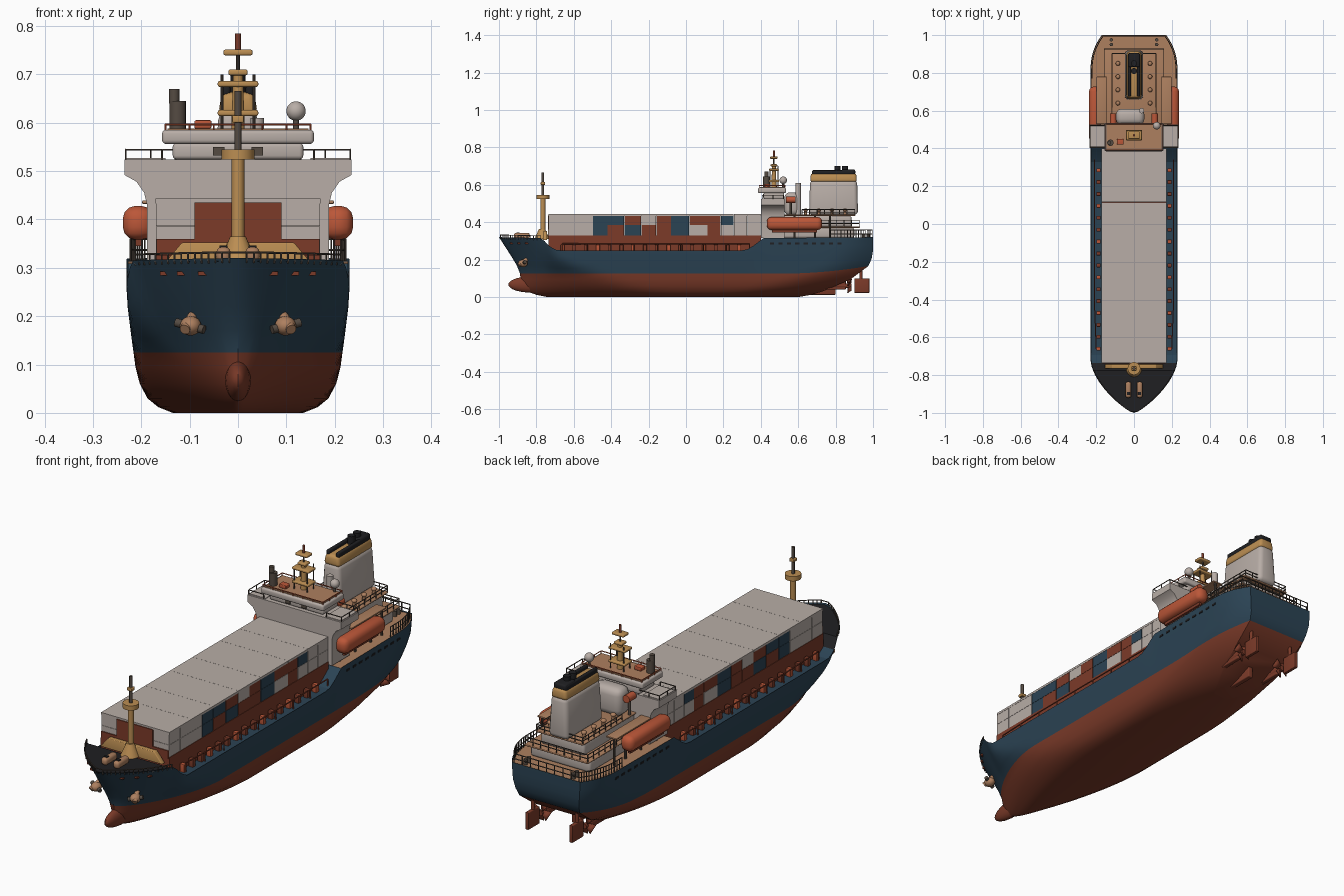
import bpy, bmesh, math
from mathutils import Vector

if "Cube" in bpy.data.objects:
    bpy.data.objects.remove(bpy.data.objects["Cube"])

def mat(name, r, g, b):
    m = bpy.data.materials.new(name)
    m.diffuse_color = (r, g, b, 1)
    m.use_nodes = True
    m.node_tree.nodes["Principled BSDF"].inputs["Base Color"].default_value = m.diffuse_color
    return m
NAVY = mat("navy hull", .024, .056, .088)
RED = mat("bottom red", .20, .043, .022)
GREY = mat("warm light grey", .48, .42, .385)
TAN = mat("tan deck", .42, .215, .115)
GOLD = mat("gold buff", .50, .27, .085)
ORANGE = mat("lifeboat orange", .50, .095, .04)
BLACK = mat("black", .014, .014, .016)
STEEL = mat("dark steel", .09, .07, .055)

def finish(name, bm, mats, angle=.6):
    bmesh.ops.recalc_face_normals(bm, faces=bm.faces)
    me = bpy.data.meshes.new(name)
    bm.to_mesh(me)
    bm.free()
    for m in mats:
        me.materials.append(m)
    ob = bpy.data.objects.new(name, me)
    bpy.context.collection.objects.link(ob)
    bpy.ops.object.select_all(action='DESELECT')
    ob.select_set(True)
    bpy.context.view_layer.objects.active = ob
    bpy.ops.object.shade_smooth_by_angle(angle=angle)
    return ob

def box(name, x0, x1, y0, y1, z0, z1, m, bevel=0, taper=1, tapery=1):
    bm = bmesh.new()
    for v in bmesh.ops.create_cube(bm, size=1)['verts']:
        k, ky = (taper, tapery) if v.co.z > 0 else (1, 1)
        v.co = ((x0+x1)/2 + v.co.x*(x1-x0)*k, (y0+y1)/2 + v.co.y*(y1-y0)*ky, (z0+z1)/2 + v.co.z*(z1-z0))
    if bevel:
        bmesh.ops.bevel(bm, geom=bm.edges[:], offset=bevel, segments=3, affect='EDGES', profile=.5)
    return finish(name, bm, [m])

def add_rod(bm, a, b, r, r2=None, n=6):
    a, b = Vector(a), Vector(b)
    d = b - a
    if d.length < 1e-6:
        return
    vs = bmesh.ops.create_cone(bm, cap_ends=True, segments=n, radius1=r, radius2=r if r2 is None else r2, depth=d.length)['verts']
    q = Vector((0, 0, 1)).rotation_difference(d)
    for v in vs:
        v.co = q @ v.co + (a+b)/2

def rod(name, a, b, r, m, r2=None, n=20):
    bm = bmesh.new()
    add_rod(bm, a, b, r, r2, n)
    return finish(name, bm, [m])

def ball(name, c, r, m):
    bm = bmesh.new()
    for v in bmesh.ops.create_uvsphere(bm, u_segments=24, v_segments=14, radius=1)['verts']:
        v.co = [c[i] + v.co[i]*r[i] for i in range(3)]
    return finish(name, bm, [m])

def rail(name, pts, h, m, gap=.04, r=.0022, levels=(1, .5)):
    bm = bmesh.new()
    for a, b in zip(pts, pts[1:]):
        a, b = Vector(a), Vector(b)
        n = max(1, round((b-a).length/gap))
        for i in range(n+1):
            p = a.lerp(b, i/n)
            add_rod(bm, p, p + Vector((0, 0, h)), r)
        for k in levels:
            add_rod(bm, a + Vector((0, 0, h*k)), b + Vector((0, 0, h*k)), r)
    return finish(name, bm, [m])

def interp(x, pts):
    for (a, p), (b, q) in zip(pts, pts[1:]):
        if x <= b:
            return p + (q-p)*max(0, (x-a)/(b-a))
    return pts[-1][1]

# hull: stacked waterlines (height, bow y, stern y, half width, entry length, exit length, stern fullness, bow bluntness)
LEVELS = [(0, -.74, .60, .135, .75, .6, .3, .2), (.012, -.80, .67, .165, .72, .55, .45, .2), (.03, -.85, .73, .187, .68, .5, .55, .2),
          (.06, -.875, .80, .203, .60, .45, .62, .25), (.095, -.885, .88, .212, .52, .4, .68, .35), (.125, -.887, .975, .216, .46, .33, .70, .4),
          (.17, -.905, .992, .22, .38, .28, .72, .45), (.22, -.935, .999, .224, .33, .22, .74, .4),
          (.27, -.967, 1, .228, .30, .2, .74, .32), (.32, -1, 1, .23, .28, .19, .74, .25)]
SHEER = [(-1, .32), (-.77, .315), (-.73, .27), (-.69, .25), (.32, .25), (.37, .28), (.41, .315), (1, .32)]
N = 90
def hull_point(level, i):
    z, yb, ys, B, L, X, E, blunt = level
    s = i/N
    s = .35*s + .65*(1-math.cos(math.pi*s))/2
    y = yb + (ys-yb)*s
    t, u = min(1, (y-yb)/L), min(1, (ys-y)/X)
    bow = (1-blunt)*(1-(1-t)**1.65) + blunt*math.sqrt(max(0, 1-(1-t)**2))
    w = B*bow*(E + (1-E)*(1-(1-u)**2.4))
    edge = .125 + .045*max(0, (y-.5)/.5)**2
    if z > .125:
        z = edge + (z-.125)*(interp(y, SHEER)-edge)/.195
    elif z == .125:
        z = edge
    return w, y, z
def half_width(j, y):
    return interp(y, [(p[1], p[0]) for p in (hull_point(LEVELS[j], i) for i in range(N+1))])

bm = bmesh.new()
sides = {}
for sg in (1, -1):
    for j, lv in enumerate(LEVELS):
        for i in range(N+1):
            w, y, z = hull_point(lv, i)
            sides[sg, j, i] = bm.verts.new((sg*w, y, z))
for j in range(len(LEVELS)-1):
    for i in range(N):
        for sg in (1, -1):
            bm.faces.new([sides[sg, a, b] for a, b in ((j, i), (j, i+1), (j+1, i+1), (j+1, i))]).material_index = int(j < 5)
    bm.faces.new([sides[1, j, N], sides[-1, j, N], sides[-1, j+1, N], sides[1, j+1, N]]).material_index = int(j < 5)
for i in range(N):
    bm.faces.new([sides[1, 0, i], sides[-1, 0, i], sides[-1, 0, i+1], sides[1, 0, i+1]]).material_index = 1
bmesh.ops.remove_doubles(bm, verts=bm.verts, dist=.0004)
finish("hull", bm, [NAVY, RED])

# decks: black forecastle, navy main deck, tan poop
bm = bmesh.new()
rows = []
for i in range(N+1):
    w, y, z = hull_point(LEVELS[-1], i)
    rows.append([bm.verts.new((s*max(w-.003, .001), y, z-.006)) for s in (-1, 1)])
for a, b in zip(rows, rows[1:]):
    y = a[0].co.y
    bm.faces.new([a[0], a[1], b[1], b[0]]).material_index = 0 if y < -.74 else 2 if y > .4 else 1
finish("decks", bm, [BLACK, NAVY, TAN], .3)

# underwater parts
ball("bulbous_bow", (0, -.83, .067), (.027, .12, .043), RED)
box("centre_skeg", -.012, .012, .5, .80, .012, .1, RED, .004)
for s in (-1, 1):
    x = s*.11
    box("rudder", x-.008, x+.008, .90, .98, .022, .1, RED, .003)
    rod("rudder_stock", (x, .935, .09), (x, .935, .18), .008, RED)
    rod("shaft", (x, .6, .06), (x, .885, .06), .012, RED)
    box("shaft_skeg", x-.01, x+.01, .72, .855, .04, .13, RED, .004)
    bm = bmesh.new()
    for k in range(4):
        a = k*math.pi/2 + .4
        c, d = math.cos(a), math.sin(a)
        vs = [bm.verts.new((x + r*c - o*d, .872 + t*o, .065 + r*d + o*c)) for r, o, t in
              ((.008, -.008, .8), (.038, -.02, .5), (.038, .02, .5), (.008, .008, .8))]
        bm.faces.new(vs)
    ob = finish("propeller", bm, [RED])
    ob.modifiers.new("thick", 'SOLIDIFY').thickness = .005

# cargo hatch and containers, grey covers on top
box("hatch_coaming", -.172, .172, -.735, .4, .235, .33, RED)
edges = [-.735, -.575, -.42, -.24, -.08, .115, .255, .40]
SIDE = [GREY, NAVY, RED]
UPPER = [0, 0, 0, 1, 1, 2, 0, 2, 1, 2, 2, 1, 0, 0]
LOWER = [0, 0, 0, 1, 2, 1, 2, 2, 1, 0, 2, 0, 0, 0]
for b in range(7):
    mid = (edges[b]+edges[b+1])/2
    for h, (y0, y1) in enumerate(((edges[b], mid), (mid, edges[b+1]))):
        for k, z0, z1 in ((LOWER, .33, .385), (UPPER, .386, .434)):
            box("container", -.17, .17, y0+.001, y1-.001, z0, z1, SIDE[k[2*b+h]])
    box("stack_cover", -.171, .171, edges[b]+.0003, edges[b+1]-.0003, .433, .443, GREY)
for z0, z1, x in ((.36, .435, .09), (.325, .36, .168)):
    box("front_panel", -x, x, -.739, -.734, z0, z1, RED)
for s in (-1, 1):
    rail("side_rail", [(s*.20, -.66, .245), (s*.21, -.4, .245), (s*.21, .34, .245)], .04, RED, .125, .003, (1,))
    for k in range(16):
        y = -.66 + k*.063
        box("lashing_post", s*.188-.011, s*.188+.011, y-.010, y+.010, .24, .28, ORANGE if k % 3 == 0 else RED, .003)

# forecastle
box("breakwater", -.155, .155, -.765, -.742, .305, .352, GOLD, .003, .75)
rod("foremast_base", (0, -.77, .31), (0, -.77, .365), .04, GOLD, .016)
rod("foremast", (0, -.765, .31), (0, -.765, .53), .013, GOLD)
rod("foremast_platform", (0, -.765, .524), (0, -.765, .545), .034, GOLD)
rod("foremast_top", (0, -.765, .54), (0, -.765, .665), .007, STEEL, n=12)
box("foremast_lamp", -.012, .012, -.777, -.753, .60, .615, GOLD, .003)
for s in (-1, 1):
    box("windlass", s*.03-.015, s*.03+.015, -.92, -.835, .31, .343, TAN, .012)
    box("windlass_plate", s*.03-.008, s*.03+.008, -.905, -.89, .342, .346, BLACK)
    ball("anchor_hub", (s*.098, -.872, .18), (.022, .026, .02), TAN)
    rod("anchor_shank", (s*.09, -.845, .205), (s*.11, -.895, .172), .011, TAN)
    rod("anchor_fluke", (s*.07, -.885, .172), (s*.128, -.86, .187), .009, STEEL)
bow = [p for p in (hull_point(LEVELS[-1], i) for i in range(1, 30)) if p[1] < -.77]
rail("bow_rail", [(-w+.004, y, z-.01) for w, y, z in reversed(bow)] + [(w-.004, y, z-.01) for w, y, z in bow], .022, STEEL, .03, .0022, (1,))

# bridge block with flared wings, extruded along the ship
prof = [(.188, .315), (.188, .43), (.194, .455), (.21, .478), (.235, .492), (.235, .524)]
bm = bmesh.new()
f = bm.faces.new([bm.verts.new((x, .402, z)) for x, z in prof + [(-x, z) for x, z in reversed(prof)]])
ext = bmesh.ops.extrude_face_region(bm, geom=[f])['geom']
bmesh.ops.translate(bm, vec=(0, .125, 0), verts=[v for v in ext if isinstance(v, bmesh.types.BMVert)])
finish("bridge_block", bm, [GREY])
for s in (-1, 1):
    box("wing_deck", s*.19-.04, s*.19+.04, .41, .52, .523, .527, GREY)
rail("wing_rail", [(-.157, .408, .52), (-.232, .408, .52), (-.232, .522, .52), (.232, .522, .52), (.232, .408, .52), (.157, .408, .52)], .024, STEEL, .05, .0022, (1,))
box("wheelhouse", -.135, .135, .415, .525, .524, .558, GREY, .008)
for x in (-.04, .04):
    box("front_window", x-.012, x+.012, .411, .417, .532, .55, STEEL)
box("wheelhouse_roof", -.157, .157, .385, .535, .556, .585, GREY, .008)
box("roof_deck", -.146, .146, .395, .527, .584, .588, TAN)
rail("roof_rail", [(-.15, .53, .585), (-.15, .392, .585), (.15, .392, .585), (.15, .53, .585), (-.15, .53, .585)], .011, ORANGE, .05, .0022, (1,))
rod("exhaust_stub", (-.125, .43, .585), (-.125, .43, .645), .017, STEEL)
rod("exhaust_top", (-.132, .43, .64), (-.132, .43, .67), .011, STEEL)
rod("radome_post", (.12, .52, .585), (.12, .52, .61), .006, STEEL)
ball("radome", (.12, .52, .624), (.02, .02, .02), GREY)
box("roof_locker", -.09, -.055, .42, .45, .588, .605, ORANGE, .003)

# main mast
rod("mast_core", (0, .47, .585), (0, .47, .70), .014, GOLD, .010)
for x in (-.033, .033):
    for y in (.448, .492):
        rod("mast_leg", (x, y, .585), (x, y, .70 if y > .47 else .68), .0028, STEEL, n=8)
for w, d, z in ((.042, .028, .62), (.042, .026, .68), (.02, .018, .704), (.03, .02, .745)):
    box("mast_platform", -w, w, .47-d, .47+d, z-.006, z+.006, GOLD, .004)
rod("mast_spar", (0, .47, .70), (0, .47, .745), .004, STEEL, n=10)
rod("mast_light", (0, .47, .745), (0, .47, .784), .006, RED, n=12)

# aft house, funnel and poop
box("lower_house", -.15, .15, .52, .90, .315, .372, GREY, .012)
box("house_deck", -.16, .16, .52, .93, .370, .378, TAN, .003)
box("upper_house", -.11, .11, .52, .885, .375, .435, GREY, .012)
box("funnel_deck", -.118, .118, .52, .905, .433, .441, TAN, .003)
box("aft_casing", -.095, .055, .525, .61, .435, .56, GREY, .03)
rod("casing_pipe", (.04, .60, .44), (.04, .60, .61), .014, GREY)
for s in (-1, 1):
    rod("life_raft", (s*.11, .535, .52), (s*.11, .585, .52), .017, ORANGE)
    rod("raft_post", (s*.11, .56, .44), (s*.11, .56, .52), .006, STEEL)
box("funnel", -.05, .05, .658, .92, .44, .625, GREY, .02, .8, .96)
box("funnel_band", -.041, .041, .664, .914, .615, .663, GOLD, .014, .82, .97)
for s in (-1, 1):
    box("funnel_rim", s*.024-.008, s*.024+.008, .674, .90, .652, .678, BLACK, .006)
box("funnel_aft_cap", -.031, .031, .83, .905, .655, .682, BLACK, .008)
for y in (.81, .85):
    rod("funnel_pipe", (0, y, .65), (0, y, .70), .016, BLACK)
rail("house_rail", [(-.157, .6, .376), (-.157, .926, .376), (.157, .926, .376), (.157, .6, .376)], .035, STEEL)
rail("funnel_rail", [(-.115, .62, .438), (-.115, .902, .438), (.115, .902, .438), (.115, .62, .438)], .03, STEEL)
stern = [p for p in (hull_point(LEVELS[-1], i) for i in range(N+1)) if p[1] > .76]
rail("stern_rail", [(-w+.008, y-.004, .314) for w, y, z in stern] + [(w-.008, y-.004, .314) for w, y, z in reversed(stern)], .045, STEEL)

# lifeboats, their decks, vents and hull ports, mirrored
for s in (-1, 1):
    box("lifeboat", s*.206-.032, s*.206+.032, .432, .728, .358, .428, ORANGE, .026)
    box("lifeboat_keel", s*.206-.006, s*.206+.006, .46, .70, .345, .362, RED)
    box("boat_deck", s*.172-.026, s*.172+.026, .53, .78, .432, .439, TAN, .002)
    for y in (.47, .58, .69, .77):
        rod("davit", (s*.18, y, .31), (s*.18, y, .435), .006, STEEL, n=10)
    for k in range(4):
        y = .64 + k*.07
        rod("vent", (s*.085, y, .44), (s*.085, y, .462), .008, TAN, n=12)
        ball("vent_head", (s*.085, y, .465), (.012, .012, .009), TAN)
    for y in (.95, .975):
        rod("bollard", (s*.12, y, .312), (s*.12, y, .338), .009, STEEL, n=12)
    for k in range(9):
        y = .46 + k*.045
        w = half_width(-2, y)
        box("hull_port", s*w-.003, s*w+.003, y-.011, y+.011, .282, .291, BLACK)
    for y in (-.93, -.89, -.85):
        w = half_width(-2, y) + .008
        box("bow_fairlead", s*w-.009, s*w+.009, y-.01, y+.01, .284, .292, RED)
